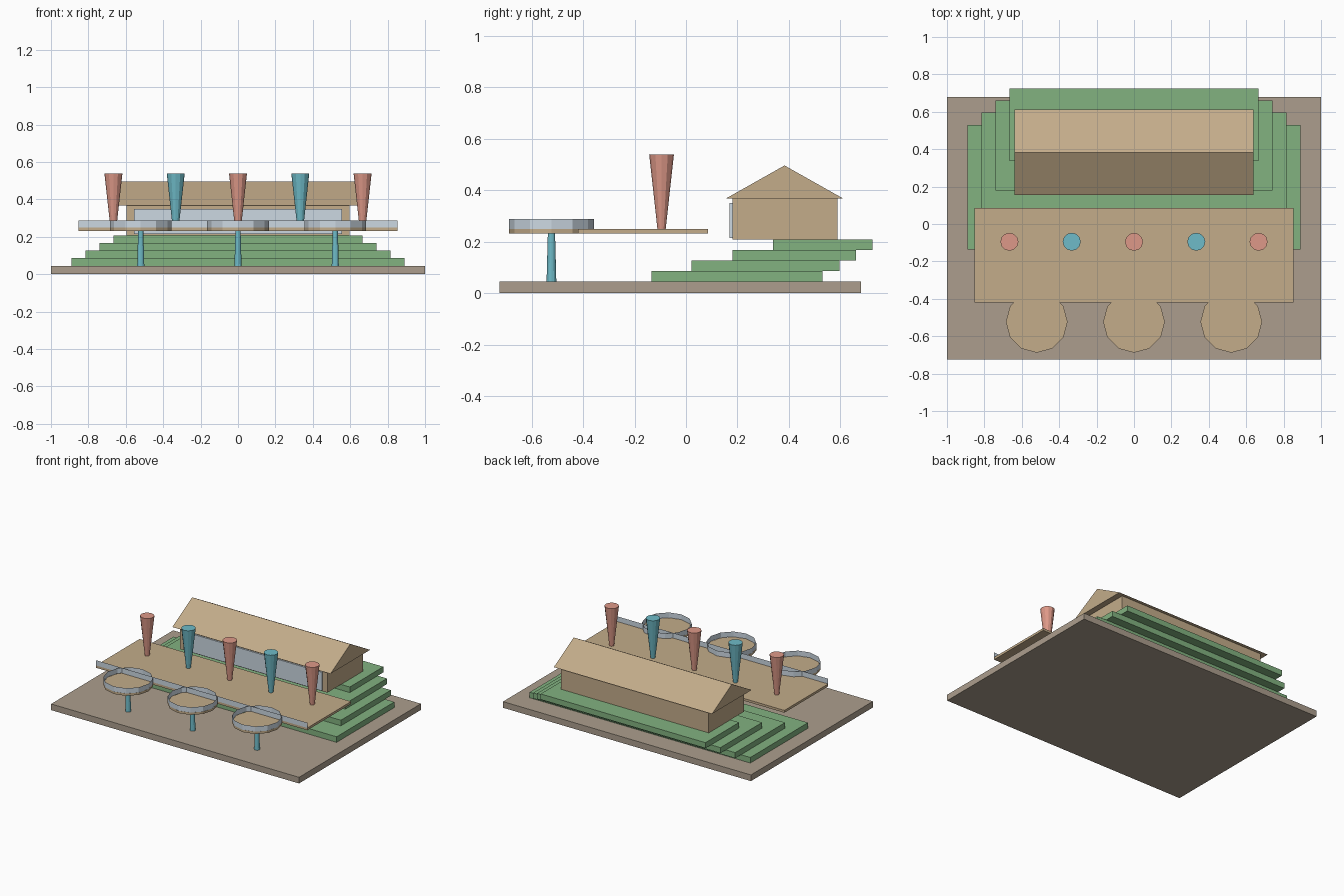
import bpy, bmesh
from mathutils import Matrix

cube = bpy.data.objects.get("Cube")
if cube:
    bpy.data.objects.remove(cube, do_unlink=True)


def material(name, r, g, b):
    # sRGB bytes to linear
    lin = [((c / 255 + 0.055) / 1.055) ** 2.4 for c in (r, g, b)] + [1]
    mat = bpy.data.materials.new(name)
    mat.use_nodes = True
    mat.diffuse_color = lin
    mat.node_tree.nodes["Principled BSDF"].inputs["Base Color"].default_value = lin
    return mat


STONE = material("stone", 172, 158, 141)
TIMBER = material("timber", 195, 172, 138)
GRASS = material("grass", 130, 178, 128)
CORAL = material("coral", 222, 153, 136)
TEAL = material("teal", 111, 187, 200)
GLASS = material("glass", 204, 216, 226)


def finish(name, bm, mat):
    bmesh.ops.recalc_face_normals(bm, faces=bm.faces)
    mesh = bpy.data.meshes.new(name)
    bm.to_mesh(mesh)
    bm.free()
    mesh.materials.append(mat)
    obj = bpy.data.objects.new(name, mesh)
    bpy.context.collection.objects.link(obj)
    return obj


def box(name, half_x, y0, y1, z0, z1, mat):
    bm = bmesh.new()
    place = Matrix.Translation((0, (y0 + y1) / 2, (z0 + z1) / 2))
    size = Matrix.Diagonal((2 * half_x, y1 - y0, z1 - z0, 1))
    bmesh.ops.create_cube(bm, size=1, matrix=place @ size)
    return finish(name, bm, mat)


def cone(name, x, y, z0, z1, r0, r1, mat, capped=True):
    bm = bmesh.new()
    bmesh.ops.create_cone(bm, cap_ends=capped, segments=12, radius1=r0, radius2=r1,
                          depth=z1 - z0, matrix=Matrix.Translation((x, y, (z0 + z1) / 2)))
    return finish(name, bm, mat)


# Ground slab and stepped terraces
box("ground_slab", 1, -0.725, 0.68, 0, 0.045, STONE)
terraces = [(0.89, -0.135, 0.53), (0.815, 0.022, 0.597),
            (0.74, 0.18, 0.66), (0.665, 0.338, 0.725)]
STEP = 0.0407
for i, (half_x, y0, y1) in enumerate(terraces):
    z = 0.045 + i * STEP
    box(f"terrace_{i + 1}", half_x, y0, y1, z, z + STEP, GRASS)

# House with a glazed front and gable roof
box("house_walls", 0.595, 0.18, 0.588, 0.208, 0.367, TIMBER)
box("front_glazing", 0.557, 0.17, 0.18, 0.215, 0.35, GLASS)
bm = bmesh.new()
gable = bm.faces.new([bm.verts.new((-0.638, y, z))
                      for y, z in ((0.154, 0.367), (0.612, 0.367), (0.383, 0.496))])
ext = bmesh.ops.extrude_face_region(bm, geom=[gable], use_keep_orig=True)
bmesh.ops.translate(bm, vec=(1.276, 0, 0),
                    verts=[v for v in ext["geom"] if isinstance(v, bmesh.types.BMVert)])
finish("gable_roof", bm, TIMBER)

# Raised deck and its thin straight rail
FLOOR, DECK, RAIL = 0.232, 0.249, 0.287
box("deck", 0.853, -0.42, 0.085, FLOOR, DECK, TIMBER)
bm = bmesh.new()
bm.faces.new([bm.verts.new(p) for p in ((-0.853, -0.42, DECK), (0.853, -0.42, DECK),
                                        (0.853, -0.42, RAIL), (-0.853, -0.42, RAIL))])
finish("deck_rail", bm, GLASS)

# Round lookouts with ring rails on tapered posts
for side, x in (("right", -0.52), ("middle", 0), ("left", 0.52)):
    cone(f"{side}_lookout_floor", x, -0.523, FLOOR, DECK - 0.0005, 0.165, 0.165, TIMBER)
    cone(f"{side}_lookout_rail", x, -0.523, DECK, RAIL, 0.165, 0.165, GLASS, capped=False)
    cone(f"{side}_lookout_post", x, -0.523, 0.045, FLOOR, 0.019, 0.014, TEAL)

# Row of flared columns in alternating colours
for i in range(5):
    cone(f"flared_column_{i + 1}", (i - 2) * 0.333, -0.095, DECK, 0.538,
         0.016, 0.048, TEAL if i % 2 else CORAL)
